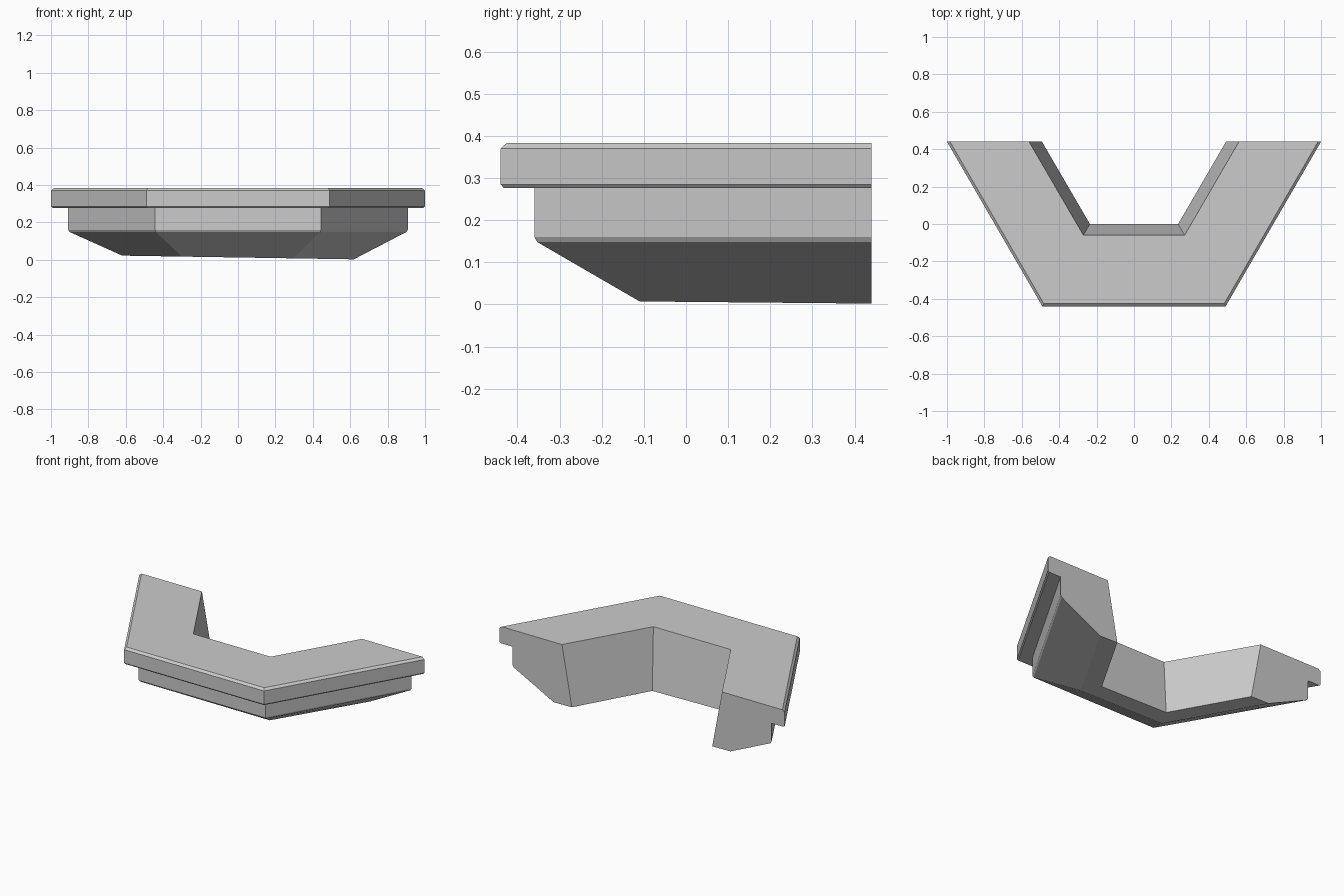
import bpy, bmesh, math

cube = bpy.data.objects.get("Cube")
if cube:
    bpy.data.objects.remove(cube, do_unlink=True)

mat = bpy.data.materials.new("plain grey")
mat.use_nodes = True
grey = (0.6, 0.6, 0.6, 1)
mat.diffuse_color = grey
mat.node_tree.nodes["Principled BSDF"].inputs["Base Color"].default_value = grey

# Cross-section: inset from the outer edge, and height
PROFILE = [(0.014, 0.383), (0, 0.37), (0, 0.285), (0.007, 0.277),
           (0.08, 0.277), (0.08, 0.16), (0.087, 0.148),
           (0.33, 0.012), (0.44, 0.012), (0.38, 0.383)]
SLOPE = math.radians(30)


def station(side, end):
    """Cross-section at an arm end or at a mitred corner."""
    points = []
    for d, z in PROFILE:
        x = 1 - d / math.cos(SLOPE) if end else 0.49 - d * math.tan(SLOPE)
        y = 0.44 if end else -0.44 + d
        # The underside leans slightly to one side
        if z < 0.1:
            z -= 0.016 * side * x
        points.append((side * x, y, max(z, 0)))
    return points


# Sweep the section along the three straight runs
bm = bmesh.new()
rings = [[bm.verts.new(p) for p in station(s, e)]
         for s, e in ((-1, True), (-1, False), (1, False), (1, True))]
n = len(PROFILE)
for a, b in zip(rings, rings[1:]):
    for i in range(n):
        j = (i + 1) % n
        bm.faces.new((a[i], a[j], b[j], b[i]))
bm.faces.new(rings[0])
bm.faces.new(rings[-1])
bmesh.ops.recalc_face_normals(bm, faces=bm.faces)

mesh = bpy.data.meshes.new("angled_counter")
bm.to_mesh(mesh)
bm.free()
mesh.materials.append(mat)
counter = bpy.data.objects.new("angled_counter", mesh)
bpy.context.collection.objects.link(counter)
